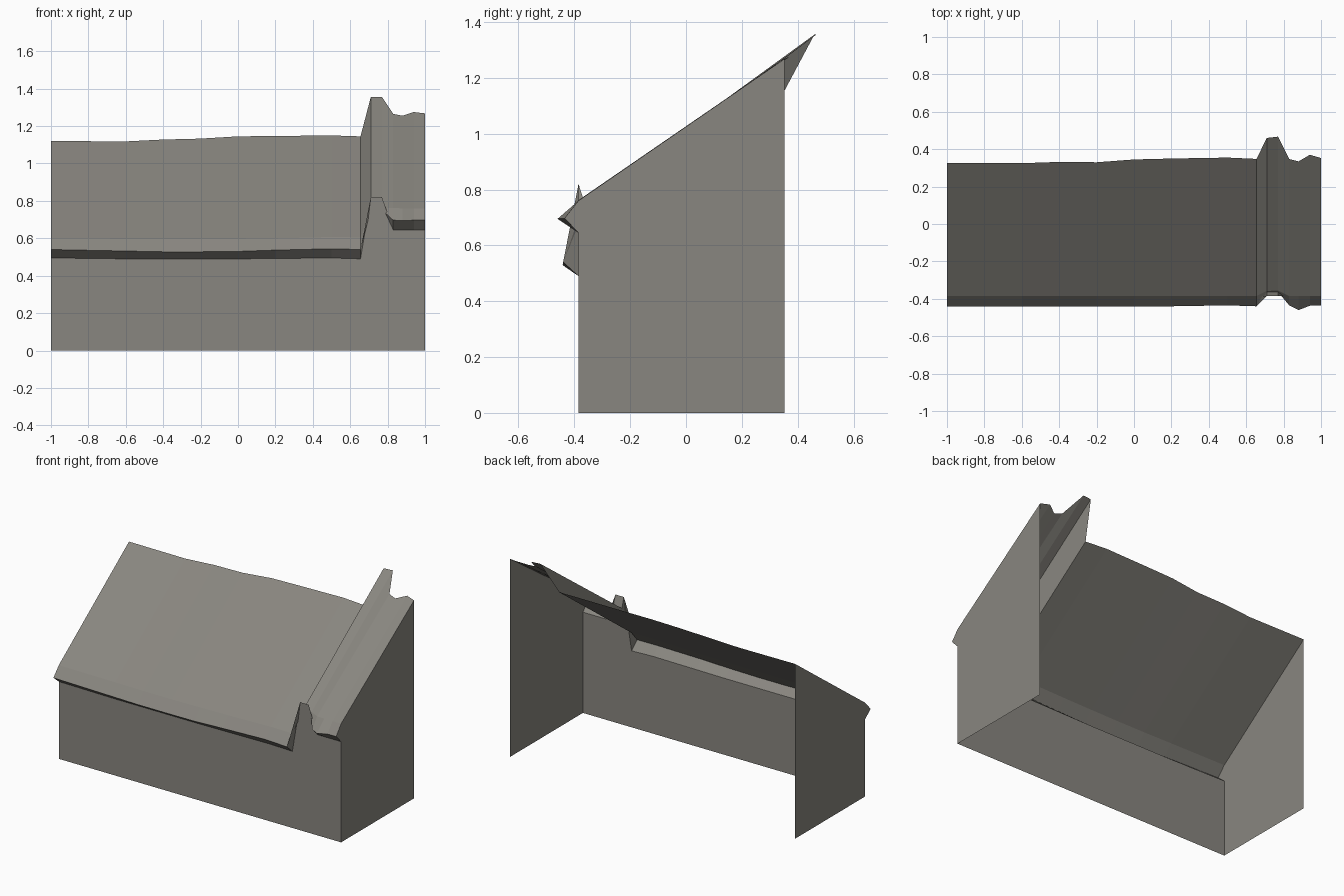
import bpy

FRONT = -0.385   # y of the front wall

# Cross-section stations along x:
# x, wall top z, lip y, lip z, roof foot y, roof foot z, ridge y, ridge z
STATIONS = [
    (-1.00, 0.495, -0.440, 0.540, FRONT, 0.600, 0.325, 1.120),
    (-0.60, 0.490, -0.440, 0.532, FRONT, 0.597, 0.325, 1.118),
    (-0.40, 0.490, -0.440, 0.528, FRONT, 0.595, 0.332, 1.128),
    (-0.20, 0.490, -0.440, 0.528, FRONT, 0.595, 0.330, 1.133),
    (0.00, 0.490, -0.442, 0.530, FRONT, 0.597, 0.345, 1.145),
    (0.20, 0.492, -0.440, 0.537, FRONT, 0.600, 0.350, 1.147),
    (0.50, 0.495, -0.435, 0.544, FRONT, 0.607, 0.355, 1.150),
    (0.655, 0.490, -0.440, 0.540, FRONT, 0.605, 0.348, 1.145),
    (0.71, 0.820, -0.365, 0.752, -0.358, 0.760, 0.460, 1.355),
    (0.77, 0.820, -0.363, 0.752, -0.355, 0.762, 0.467, 1.355),
    (0.83, 0.645, -0.435, 0.697, FRONT, 0.762, 0.347, 1.265),
    (0.88, 0.645, -0.460, 0.695, FRONT, 0.760, 0.335, 1.255),
    (0.94, 0.645, -0.437, 0.697, FRONT, 0.760, 0.370, 1.275),
    (1.00, 0.645, -0.435, 0.697, FRONT, 0.760, 0.353, 1.268),
]

stone = bpy.data.materials.new("warm_grey")
stone.diffuse_color = (0.25, 0.24, 0.215, 1)


def make(name, verts, faces):
    me = bpy.data.meshes.new(name)
    me.from_pydata(verts, [], faces)
    me.materials.append(stone)
    ob = bpy.data.objects.new(name, me)
    bpy.context.collection.objects.link(ob)
    return ob


def loft(name, rows):
    """Skin equal-length rows of points, one row per station."""
    n = len(rows[0])
    verts = [p for r in rows for p in r]
    faces = [(i * n + j, (i + 1) * n + j, (i + 1) * n + j + 1, i * n + j + 1)
             for i in range(len(rows) - 1) for j in range(n - 1)]
    return make(name, verts, faces)


# front wall, following the underside of the eave
loft("front_wall", [[(s[0], FRONT, 0), (s[0], FRONT, s[1])] for s in STATIONS])

# folded eave strip along the front
loft("eave", [[(s[0], FRONT, s[1]), (s[0], s[2], s[3]), (s[0], s[4], s[5])]
              for s in STATIONS])

# sloping roof sheet with its raised rib
loft("roof", [[(s[0], s[4], s[5]), (s[0], s[6], s[7])] for s in STATIONS])

# end walls, capping the eave as well; the back stays open
for name, s in (("left_wall", STATIONS[0]), ("right_wall", STATIONS[-1])):
    x = s[0]
    wall = [(x, FRONT, 0), (x, s[6], 0), (x, s[6], s[7]), (x, s[4], s[5])]
    cap = [(x, FRONT, s[1]), (x, s[4], s[5]), (x, s[2], s[3])]
    faces = [(0, 1, 2, 3), (4, 5, 6)]
    if x < 0:
        faces = [f[::-1] for f in faces]
    make(name, wall + cap, faces)
